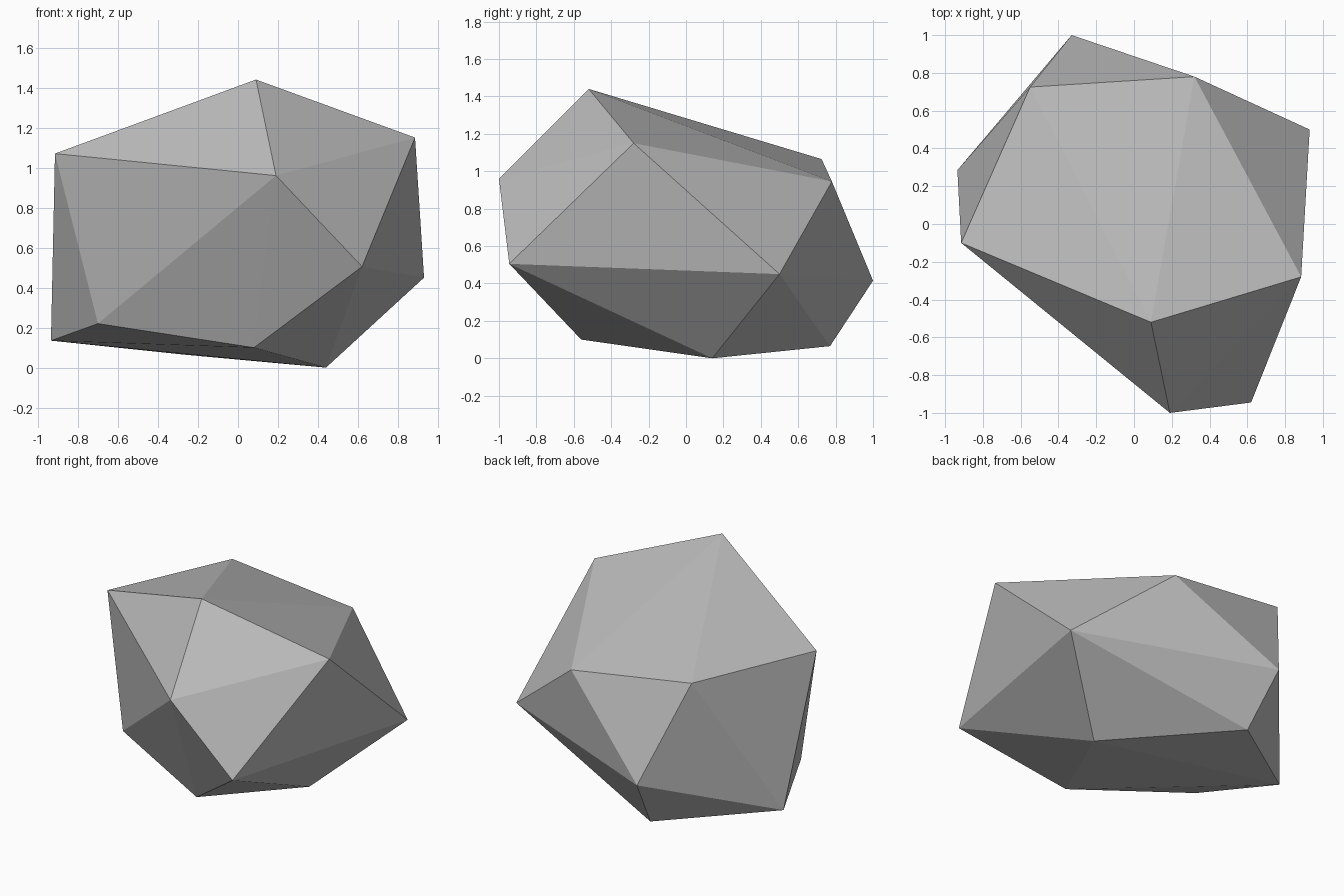
import bpy
import bmesh
from mathutils import Vector

# Remove the default cube only
default_cube = bpy.data.objects.get("Cube")
if default_cube:
    bpy.data.objects.remove(default_cube, do_unlink=True)


def make_material(name, color):
    material = bpy.data.materials.new(name)
    material.use_nodes = True
    material.diffuse_color = color
    material.node_tree.nodes["Principled BSDF"].inputs["Base Color"].default_value = color
    return material


def make_hull(name, corners, material):
    """Flat-shaded faceted stone wrapped around its corner points."""
    bm = bmesh.new()
    for corner in corners:
        bm.verts.new(Vector(corner))
    bmesh.ops.convex_hull(bm, input=bm.verts[:], use_existing_faces=False)
    loose = [v for v in bm.verts if not v.link_faces]
    bmesh.ops.delete(bm, geom=loose, context='VERTS')
    bmesh.ops.recalc_face_normals(bm, faces=bm.faces[:])
    mesh = bpy.data.meshes.new(name)
    bm.to_mesh(mesh)
    bm.free()
    mesh.materials.append(material)
    stone = bpy.data.objects.new(name, mesh)
    bpy.context.scene.collection.objects.link(stone)
    return stone


# Corners of the boulder, grouped from crown to base
crown = [(0.09, -0.52, 1.44), (0.885, -0.28, 1.15), (-0.915, -0.10, 1.07),
         (-0.55, 0.725, 1.065), (0.32, 0.78, 0.945)]
girdle = [(0.19, -1.0, 0.96), (0.62, -0.945, 0.505),
          (0.93, 0.5, 0.45), (-0.33, 1.0, 0.415)]
base = [(-0.70, -0.24, 0.22), (-0.935, 0.285, 0.135), (0.08, -0.56, 0.10),
        (-0.27, 0.77, 0.065), (0.44, 0.14, 0.0)]

stone_grey = make_material("stone grey", (0.5, 0.5, 0.5, 1.0))
make_hull("boulder", crown + girdle + base, stone_grey)
